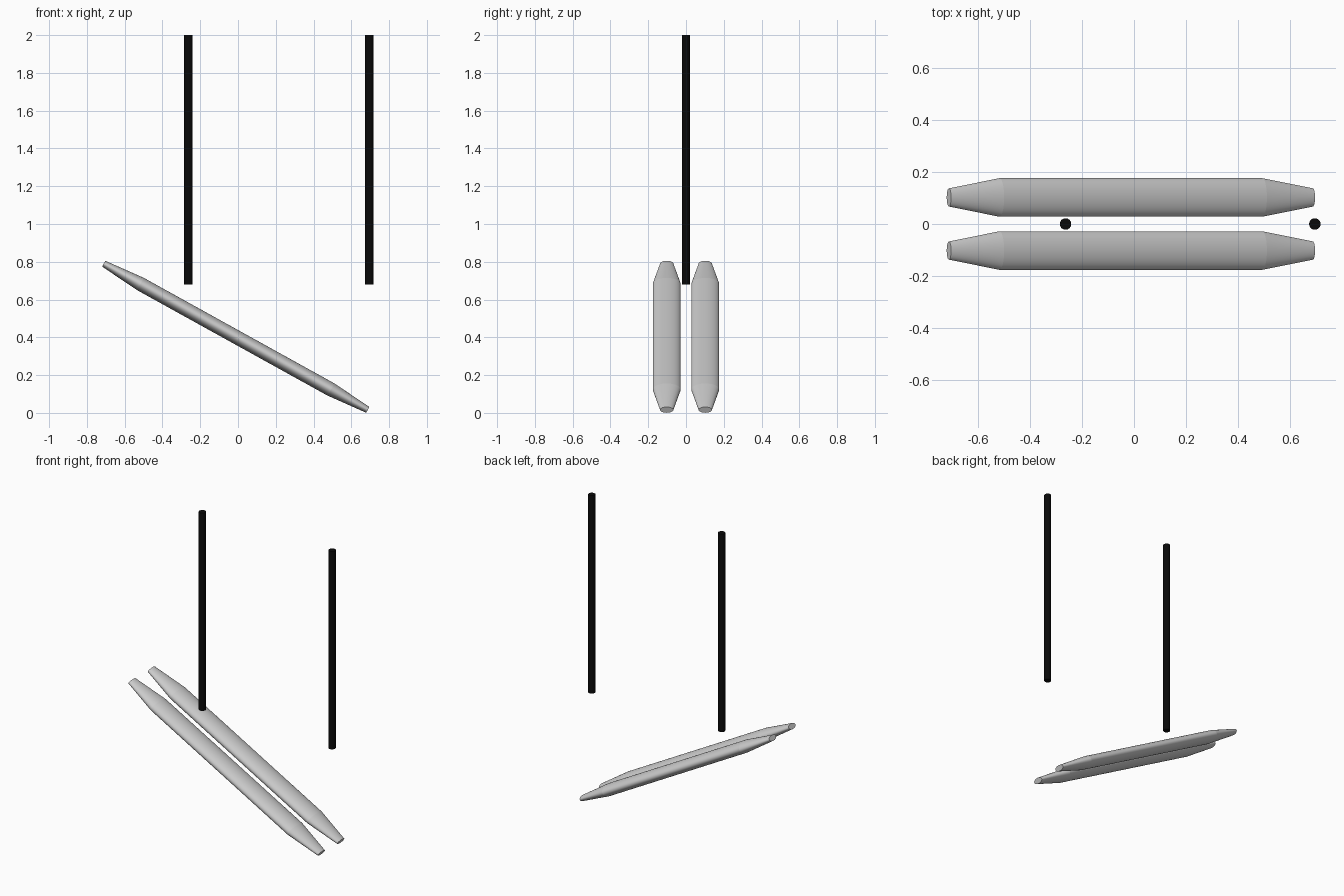
import bpy
import math
from mathutils import Vector

cube = bpy.data.objects.get("Cube")
if cube:
    bpy.data.objects.remove(cube, do_unlink=True)


def make_material(name, rgb):
    mat = bpy.data.materials.new(name)
    mat.use_nodes = True
    mat.diffuse_color = (*rgb, 1)
    mat.node_tree.nodes["Principled BSDF"].inputs["Base Color"].default_value = (*rgb, 1)
    return mat


GREY = make_material("light grey", (0.6, 0.6, 0.6))
BLACK = make_material("black", (0.003, 0.003, 0.003))


def taper(name, start, end, r1, r2, mat, flatten=1.0):
    """Capped round bar from start to end, squashed in the xz plane by flatten."""
    start, end = Vector(start), Vector(end)
    axis = end - start
    bpy.ops.mesh.primitive_cone_add(
        vertices=48, radius1=r1, radius2=r2, depth=axis.length,
        location=(start + end) / 2,
        rotation=(0, math.atan2(axis.x, axis.z), 0))
    obj = bpy.context.object
    obj.name = obj.data.name = name
    obj.scale.x = flatten
    bpy.ops.object.transform_apply(location=False, rotation=False, scale=True)
    bpy.ops.object.shade_smooth_by_angle(angle=math.radians(30))
    obj.data.materials.append(mat)
    return obj


# Slanted pair of flattened tubes with tapered ends
TOP, BOTTOM = Vector((-0.711, 0, 0.790)), Vector((0.687, 0, 0.016))
BODY_R, TIP_R, TIP_SHARE = 0.074, 0.035, 0.139
upper_joint = TOP.lerp(BOTTOM, TIP_SHARE)
lower_joint = TOP.lerp(BOTTOM, 1 - TIP_SHARE)

for side, y in (("left_hand", -0.102), ("right_hand", 0.102)):
    side = "front" if y < 0 else "back"
    shift = Vector((0, y, 0))
    taper(side + "_tube_body", upper_joint + shift, lower_joint + shift,
          BODY_R, BODY_R, GREY, 0.5)
    taper(side + "_tube_upper_end", TOP + shift, upper_joint + shift,
          TIP_R, BODY_R, GREY, 0.5)
    taper(side + "_tube_lower_end", lower_joint + shift, BOTTOM + shift,
          BODY_R, TIP_R, GREY, 0.5)

# Upright rods
for name, x in (("right_rod", -0.263), ("left_rod", 0.695)):
    taper(name, (x, 0, 0.68), (x, 0, 2.0), 0.022, 0.022, BLACK)
